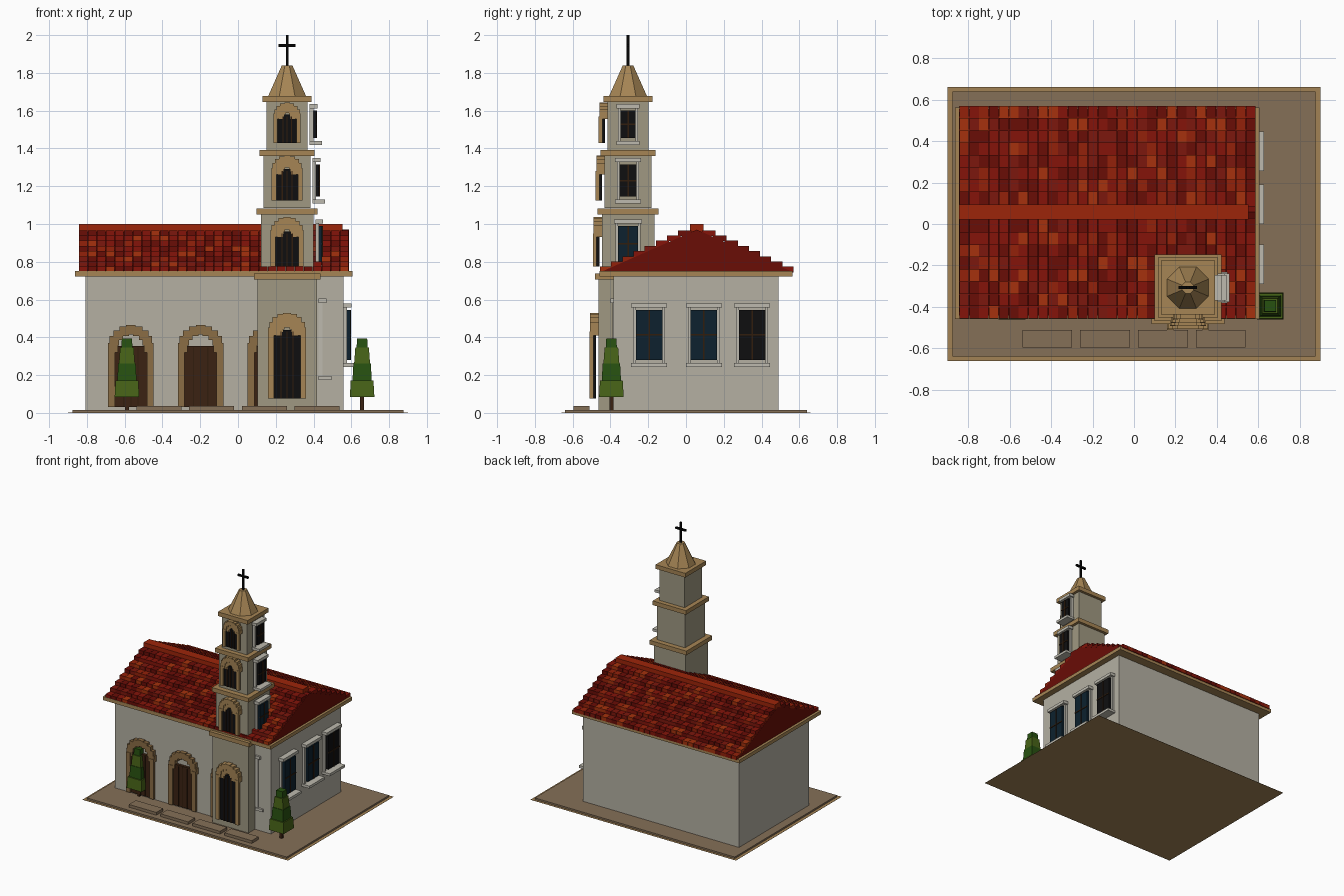
import bpy, bmesh, math, random
from mathutils import Matrix, Vector

if "Cube" in bpy.data.objects:
    bpy.data.objects.remove(bpy.data.objects["Cube"])
random.seed(4)


def mat(name, *rgb):
    """Material from the tone seen on screen, converted to a linear colour."""
    m = bpy.data.materials.new(name)
    m.diffuse_color = [(c / .87) ** 2.2 for c in rgb] + [1]
    m.use_nodes = True
    m.node_tree.nodes["Principled BSDF"].inputs["Base Color"].default_value = m.diffuse_color
    return m


WALL = mat("plaster", .61, .595, .55)
TOWER = mat("tower_plaster", .54, .515, .44)
TRIM = mat("sandstone", .56, .45, .29)
FRAME = mat("pale_stone", .64, .63, .59)
ARCH = mat("arch_stone", .47, .37, .24)
WOOD = mat("dark_wood", .21, .135, .085)
BAR = mat("window_bar", .18, .12, .07)
DARK = mat("dark_glass", .075, .075, .08)
GLASS = mat("blue_glass", .07, .13, .17)
EARTH = mat("earth", .45, .38, .30)
EDGE = mat("ground_edge", .55, .44, .29)
IRON = mat("iron", .04, .04, .04)
LEAF = mat("leaf", .25, .34, .10)
DLEAF = mat("dark_leaf", .15, .28, .08)
GABLE = mat("gable_red", .36, .07, .05)
RIDGE = mat("ridge_red", .53, .14, .06)
TILES = [mat("tile_%d" % i, *c) for i, c in enumerate(
    [(.45, .09, .06), (.36, .07, .05), (.50, .13, .06), (.56, .18, .07), (.42, .10, .07)])]


def finish(name, bm, mats):
    me = bpy.data.meshes.new(name)
    bm.to_mesh(me)
    bm.free()
    for m in mats:
        me.materials.append(m)
    ob = bpy.data.objects.new(name, me)
    bpy.context.collection.objects.link(ob)
    return ob


def boxes(name, items, *mats):
    """One object from boxes given as (x0, x1, y0, y1, z0, z1[, material slot])."""
    bm = bmesh.new()
    for b in items:
        c = Vector(((b[0] + b[1]) / 2, (b[2] + b[3]) / 2, (b[4] + b[5]) / 2))
        s = (b[1] - b[0], b[3] - b[2], b[5] - b[4], 1)
        vs = bmesh.ops.create_cube(bm, size=1, matrix=Matrix.Translation(c) @ Matrix.Diagonal(s))["verts"]
        if len(b) > 6:
            for f in {f for v in vs for f in v.link_faces}:
                f.material_index = b[6]
    return finish(name, bm, mats)


def frustum(name, x, y, z0, z1, r0, r1, n, m):
    bm = bmesh.new()
    bmesh.ops.create_cone(bm, cap_ends=True, segments=n, radius1=r0, radius2=r1, depth=z1 - z0,
                          matrix=Matrix.Translation((x, y, (z0 + z1) / 2)) @ Matrix.Rotation(math.pi / n, 4, 'Z'))
    return finish(name, bm, [m])


def arch(name, x, y0, y1, z0, spring, half, stone, panel, inner=False):
    """Front opening: posts, ring of square stones, door panel and bars."""
    s = .42 * half
    p = .3 * half
    items = [(x - half, x - half + p, y0 - .004, y0 + .016, z0, spring),
             (x + half - p, x + half, y0 - .004, y0 + .016, z0, spring)]
    rings = [half - s / 2] + ([half - s * 1.25] if inner else [])
    for i, r in enumerate(rings):
        for k in range(9):
            a = math.pi * k / 8
            cx, cz = x + r * math.cos(a), spring + r * math.sin(a)
            items.append((cx - s / 2, cx + s / 2, y0 + .006 * i, y1, cz - s / 2, cz + s / 2))
    boxes(name + "_arch", items, stone)
    w = half - p
    boxes(name + "_panel", [(x - w, x + w, y0 + .008, y0 + .03, z0, spring + .01)], panel)
    boxes(name + "_bars", [(x + d * w - .003, x + d * w + .003, y0 + .003, y0 + .01, z0, spring)
                           for d in (-.45, 0, .45)], BAR)


def side_window(name, x, y, z0, z1, w, depth, glass, f=.025):
    """Window facing +x; x is the wall face, z0..z1 and half width w the glass."""
    boxes(name + "_frame", [
        (x, x + depth, y - w - f, y + w + f, z1 + .012, z1 + .035),
        (x, x + depth + .025, y - w - f, y + w + f, z0 - .036, z0 - .016),
        (x, x + .02, y - w - f * .6, y - w, z0 - .02, z1 + .02),
        (x, x + .02, y + w, y + w + f * .6, z0 - .02, z1 + .02)], FRAME)
    boxes(name + "_glass", [(x + depth - .03, x + depth - .006, y - w, y + w, z0, z1)], glass)
    zm = (z0 + z1) / 2
    boxes(name + "_bars", [(x + depth - .01, x + depth - .002, y - .004, y + .004, z0, z1),
                           (x + depth - .01, x + depth - .002, y - w, y + w, zm - .004, zm + .004)], BAR)


# Ground and paving
boxes("ground_edge", [(-.9, .9, -.66, .66, 0, .001)], EDGE)
boxes("ground", [(-.875, .875, -.64, .64, .001, .014)], EARTH)
boxes("paving_slabs", [(c - .12, c + .12, -.596, -.51, .012, .036) for c in (-.418, -.14, .14, .418)], EARTH)

# Hall
boxes("hall_walls", [(-.807, .558, -.384, .489, .01, .73)], WALL)
boxes("eaves", [(-.863, .606, -.457, .563, .722, .75)], TRIM)
for i, cx in enumerate((-.567, -.198, .171)):
    arch("hall_door_%d" % i, cx, -.415, -.38, .03, .345, .12, ARCH, WOOD)
for i, (cy, g) in enumerate(((-.195, GLASS), (.095, GLASS), (.35, DARK))):
    side_window("hall_window_%d" % i, .556, cy, .28, .545, .07, .045, g)

# Roof: solid gable, rows of tiles, ridge cap
YC, X0, X1 = .057, -.843, .587
bm = bmesh.new()
tri = [bm.verts.new((X0, y, z)) for y, z in ((YC - .51, .745), (YC + .51, .745), (YC, .97))]
face = bm.faces.new(tri)
ext = bmesh.ops.extrude_face_region(bm, geom=[face])["geom"]
bmesh.ops.translate(bm, vec=(X1 - X0, 0, 0), verts=[v for v in ext if isinstance(v, bmesh.types.BMVert)])
bmesh.ops.recalc_face_normals(bm, faces=bm.faces)
finish("roof_gable", bm, [GABLE])
COLS, ROWS = 30, 8
tw, rd = (X1 - X0) / COLS, .059
for side, nm in ((-1, "front"), (1, "back")):
    tiles = []
    for r in range(ROWS):
        for c in range(COLS):
            a, b = YC + side * (.512 - rd * r), YC + side * (.512 - rd * (r + 1) - .012)
            x, z = X0 + tw * c, .744 + .0275 * r
            tiles.append((x + .001, x + tw - .001, min(a, b), max(a, b), z, z + .03,
                          random.choice((0, 0, 1, 1, 2, 3, 4))))
    boxes("roof_tiles_" + nm, tiles, *TILES)
boxes("ridge_cap", [(X0, .553, YC - .036, YC + .036, .955, 1.0)], RIDGE)

# Bell tower: body half width, z range, cornice half width, arch and window data
TX, TY = .26, -.307
STAGES = [(.157, .01, .705, .176, (.075, .43, .10), (.21, .57, .07)),
          (.139, .735, 1.05, .161, (.775, .95, .087), (.80, .99, .053)),
          (.124, 1.085, 1.36, .145, (1.125, 1.28, .082), (1.145, 1.315, .046)),
          (.109, 1.39, 1.645, .130, (1.43, 1.57, .072), (1.455, 1.60, .040))]
for i, (h, z0, z1, ch, (a0, sp, ah), (w0, w1, ww)) in enumerate(STAGES):
    boxes("tower_stage_%d" % i, [(TX - h, TX + h, TY - h, TY + h, z0, z1 + .01)], TOWER)
    boxes("tower_cornice_%d" % i, [(TX - ch, TX + ch, TY - ch, TY + ch, z1, z1 + .033)], TRIM)
    arch("tower_arch_%d" % i, TX, TY - h - .043, TY - h + .005, a0, sp, ah, TRIM, DARK, True)
    side_window("tower_window_%d" % i, TX + h + .01, TY, w0, w1, ww, .042, GLASS if i == 1 else DARK, .022)

# Spire and cross
frustum("spire", TX, TY, 1.678, 1.84, .108, .03, 8, TRIM)
boxes("cross", [(TX - .007, TX + .007, TY - .007, TY + .007, 1.83, 2.0),
                (TX - .045, TX + .045, TY - .007, TY + .007, 1.938, 1.952)], IRON)

# Clipped trees in four square tiers
for i, x in enumerate((-.588, .657)):
    boxes("tree_trunk_%d" % i, [(x - .01, x + .01, -.405, -.385, .01, .09)], WOOD)
    for k, (z0, z1, a, b) in enumerate(((.085, .172, .065, .06), (.172, .262, .051, .046),
                                        (.262, .345, .042, .036), (.345, .395, .029, .027))):
        frustum("tree_%d_tier_%d" % (i, k), x, -.395, z0, z1, a * 2 ** .5, b * 2 ** .5, 4, (LEAF, DLEAF)[k % 2])
